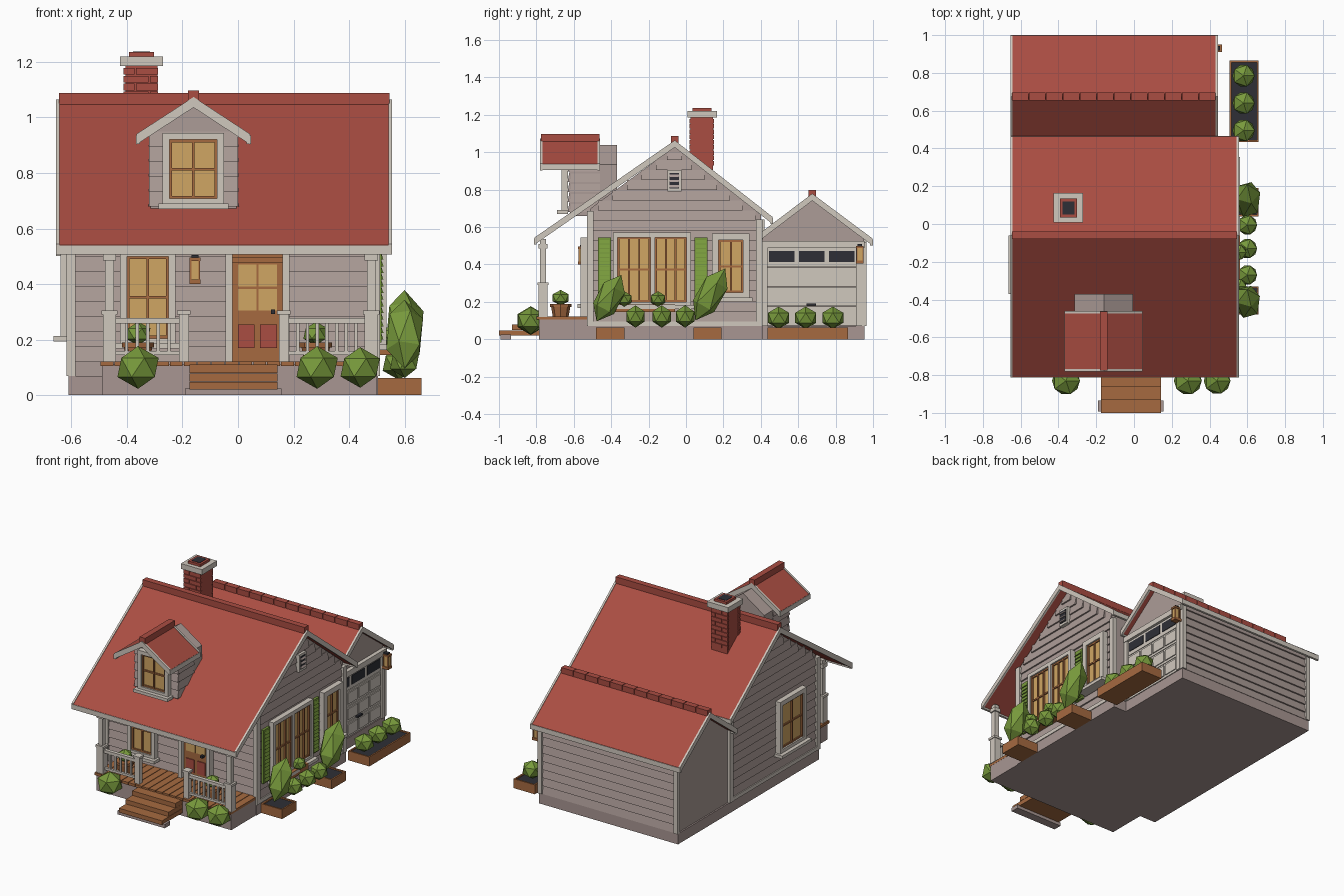
import bpy, bmesh, math
from mathutils import Matrix

if "Cube" in bpy.data.objects:
    bpy.data.objects.remove(bpy.data.objects["Cube"])

def lin(c):
    return c / 12.92 if c <= 0.04045 else ((c + 0.055) / 1.055) ** 2.4

def material(name, r, g, b):
    m = bpy.data.materials.new(name)
    m.diffuse_color = (lin(r / 255), lin(g / 255), lin(b / 255), 1)
    m.use_nodes = True
    m.node_tree.nodes["Principled BSDF"].inputs["Base Color"].default_value = m.diffuse_color
    return m

WALL = material("mauve_siding", 172, 156, 151)
BASE = material("foundation_grey", 168, 150, 146)
TRIM = material("cream_trim", 208, 200, 190)
ROOF = material("roof_red", 170, 77, 66)
WOOD = material("wood", 166, 106, 64)
GLASS = material("warm_glass", 208, 166, 99)
GREEN = material("leaf_green", 120, 154, 60)
DARK = material("dark_metal", 46, 47, 54)

def finish(name, mat, bm):
    bmesh.ops.recalc_face_normals(bm, faces=bm.faces)
    me = bpy.data.meshes.new(name)
    bm.to_mesh(me)
    bm.free()
    me.materials.append(mat)
    bpy.context.collection.objects.link(bpy.data.objects.new(name, me))

def make(name, mat, solids):
    """Each solid is a pair of matching rings, capped and bridged."""
    bm = bmesh.new()
    for lo, hi in solids:
        a, b = [bm.verts.new(p) for p in lo], [bm.verts.new(p) for p in hi]
        bm.faces.new(a[::-1])
        bm.faces.new(b)
        for i in range(len(a)):
            j = (i + 1) % len(a)
            bm.faces.new((a[i], a[j], b[j], b[i]))
    finish(name, mat, bm)

def box(x0, x1, y0, y1, z0, z1):
    ring = ((x0, y0), (x1, y0), (x1, y1), (x0, y1))
    return [(x, y, z0) for x, y in ring], [(x, y, z1) for x, y in ring]

def prism(axis, pts, a, b):
    f = (lambda p, t: (t, p[0], p[1])) if axis == 'x' else (lambda p, t: (p[0], t, p[1]))
    return [f(p, a) for p in pts], [f(p, b) for p in pts]

def plate(face, pl, u0, u1, z0, z1, d0, d1, dtop=None):
    """Box on a wall plane; d is the distance outwards, dtop makes a wedge."""
    def P(u, d, z):
        return {'front': (u, pl - d, z), 'back': (u, pl + d, z),
                'right': (pl + d, u, z), 'left': (pl - d, u, z)}[face]
    dt = d1 if dtop is None else dtop
    return ([P(u0, d0, z0), P(u1, d0, z0), P(u1, d1, z0), P(u0, d1, z0)],
            [P(u0, d0, z1), P(u1, d0, z1), P(u1, dt, z1), P(u0, dt, z1)])

def siding(name, face, pl, z0, z1, span, pitch=0.054):
    rows, z = [], z0
    while z < z1 - 0.01:
        t = min(z + pitch, z1)
        u0, u1 = span(t)
        if u1 - u0 > 0.05:
            rows.append(plate(face, pl, u0, u1, z, t, -0.005, 0.013, 0.003))
        z = t
    make(name, WALL, rows)

def window(name, face, pl, u0, u1, z0, z1, cols=2, rows=2, w=0.025, sill=True):
    q = lambda *a: plate(face, pl, *a)
    fr = [q(u0 - w, u0, z0 - w, z1 + w, 0, 0.035), q(u1, u1 + w, z0 - w, z1 + w, 0, 0.035),
          q(u0, u1, z1, z1 + w, 0, 0.035), q(u0, u1, z0 - w, z0, 0, 0.035)]
    if sill:
        fr.append(q(u0 - w - 0.015, u1 + w + 0.015, z0 - w - 0.012, z0 - w + 0.008, 0, 0.06))
    make(name + "_frame", TRIM, fr)
    make(name + "_glass", GLASS, [q(u0, u1, z0, z1, 0, 0.016)])
    s, bars = 0.005, []
    for i in range(cols + 1):
        u = u0 + s + (u1 - u0 - 2 * s) * i / cols
        bars.append(q(u - s, u + s, z0, z1, 0.01, 0.026))
    for i in range(rows + 1):
        z = z0 + s + (z1 - z0 - 2 * s) * i / rows
        bars.append(q(u0, u1, z - s, z + s, 0.01, 0.024))
    make(name + "_bars", WOOD, bars)

def gable_roof(name, axis, eL, top, eR, a, b, t=0.03, trim=0.013):
    chev = lambda up, th: [(p[0], p[1] + up) for p in (eL, top, eR)] + [(p[0], p[1] + up - th) for p in (eR, top, eL)]
    make(name, ROOF, [prism(axis, chev(0, t), a + trim, b - trim)])
    parts = [prism(axis, chev(0.004, t + 0.008), a, a + trim), prism(axis, chev(0.004, t + 0.008), b - trim, b)]
    for e, s in ((eL, -1), (eR, 1)):  # eave fascias
        lo, hi = sorted((e[0] - s * 0.012, e[0] + s * 0.003))
        parts.append(prism(axis, [(lo, e[1] - t - 0.003), (hi, e[1] - t - 0.003), (hi, e[1] - 0.001), (lo, e[1] - 0.001)], a, b))
    make(name + "_trim", TRIM, parts)

def bushes(name, items):
    bm = bmesh.new()
    for x, y, z, r, h, tilt in items:
        m = Matrix.Translation((x, y, z)) @ Matrix.Rotation(math.radians(tilt), 4, 'X') @ Matrix.Diagonal((r, r, h, 1))
        bmesh.ops.create_icosphere(bm, subdivisions=1, radius=1, matrix=m)
    finish(name, GREEN, bm)

def lamp(name, face, pl, u, z):
    q = lambda *a: plate(face, pl, *a)
    make(name + "_case", WOOD, [q(u - .02, u + .02, z - .005, z + .012, 0, .055), q(u - .02, u + .02, z + .078, z + .09, 0, .055),
         q(u - .012, u + .012, z, z + .085, 0, .014)] +
         [q(a - .003, a + .003, z, z + .08, d, d + .006) for a in (u - .016, u + .016) for d in (.016, .047)])
    make(name + "_light", GLASS, [q(u - .014, u + .014, z + .01, z + .08, .018, .048)])
    make(name + "_cap", DARK, [q(u - .012, u + .012, z + .09, z + .1, .01, .045)])

# foundation, house and garage cores
make("foundation", BASE, [box(-.61, .505, -.525, .41, 0, .07), box(-.61, .41, .4, .955, 0, .07)])
make("house_walls", WALL, [prism('x', [(-.51, .06), (-.51, .7), (-.06, 1.03), (.4, .665), (.4, .06)], -.595, .49)])
make("garage_walls", WALL, [prism('x', [(.39, .06), (.39, .54), (.675, .75), (.945, .545), (.945, .06)], -.6, .4)])
gable = lambda z: (max(-.51, (z - 1.03) / .7 - .06), min(.39, (1.03 - z) / .79 - .06))
siding("right_siding", 'right', .49, .095, 1.0, gable)
siding("left_siding", 'left', -.595, .095, 1.0, gable)
siding("front_siding", 'front', -.51, .12, .69, lambda z: (-.595, .49))
siding("garage_back_siding", 'back', .945, .07, .545, lambda z: (-.6, .4))
make("corner_trim", TRIM, [box(.48, .512, -.53, -.495, .07, .685), box(-.617, -.585, -.53, -.495, .07, .685),
     box(.48, .512, .375, .41, .07, .64), box(-.617, -.585, .385, .42, .07, .64),
     box(.385, .415, .935, .965, .07, .52), box(-.612, -.585, .935, .965, .07, .54),
     box(.485, .51, -.5, .4, .07, .095), box(-.615, -.59, -.5, .4, .07, .095)])

# roofs and ridge caps
gable_roof("main_roof", 'x', (-.81, .54), (-.06, 1.06), (.463, .65), -.655, .555)
make("main_ridge_cap", ROOF, [box(-.645, .545, -.08, -.04, 1.045, 1.088)])
gable_roof("garage_roof", 'x', (.40, .567), (.675, .775), (.997, .535), -.655, .445)
make("garage_ridge_cap", ROOF, [box(-.645 + i * .09, -.645 + i * .09 + .086, .655, .695, .76, .797) for i in range(12)])

# chimney
make("chimney", ROOF, [box(-.405, -.29, .025, .145, .85, 1.19), box(-.392, -.302, .035, .135, 1.21, 1.236)])
bricks = []
for r in range(9):
    cut = -.37 + .05 * (r % 2)
    for u0, u1 in ((-.412, cut - .003), (cut + .003, -.288)):
        for f, pl in (('front', .025), ('back', .145)):
            bricks.append(plate(f, pl, u0, u1, .93 + r * .028, .954 + r * .028, -.01, .006))
make("chimney_bricks", ROOF, bricks)
make("chimney_cap", TRIM, [box(-.425, -.27, .008, .165, 1.185, 1.22)])
make("chimney_flue", DARK, [box(-.378, -.316, .05, .12, 1.22, 1.238)])

# dormer
make("dormer_walls", WALL, [prism('y', [(-.315, .66), (-.315, .935), (-.16, 1.04), (-.005, .935), (-.005, .66)], -.62, -.37)])
siding("dormer_front_siding", 'front', -.62, .68, .95, lambda z: (-.32, 0))
siding("dormer_right_siding", 'right', -.01, .68, .93, lambda z: (-.62, -.46))
siding("dormer_left_siding", 'left', -.31, .68, .93, lambda z: (-.62, -.46))
gable_roof("dormer_roof", 'y', (-.365, .937), (-.16, 1.07), (.043, .937), -.78, -.46)
make("dormer_ridge_cap", ROOF, [box(-.18, -.14, -.775, -.462, 1.055, 1.098)])
window("dormer_window", 'front', -.63, -.247, -.075, .708, .92)

# porch floor, steps, posts and rails
make("porch_base", BASE, [box(-.49, .5, -.785, -.5, 0, .11), box(-.19, .157, -.992, -.935, 0, .025)])
make("porch_planks", WOOD, [box(-.495 + i * .05, -.449 + i * .05, -.798, -.515, .105, .122) for i in range(20)])
make("porch_steps", WOOD, [box(-.175, .142, -1 + i * .07, -.78, .02 + i * .03, .048 + i * .031) for i in range(3)])
posts, rails = [], []
for x in (-.463, .48):
    posts += [box(x - .016, x + .016, -.781, -.749, .12, .535), box(x - .024, x + .024, -.789, -.741, .12, .295),
              box(x - .029, x + .029, -.794, -.736, .29, .305), box(x - .024, x + .024, -.789, -.741, .485, .51)]
for x in (-.195, .165):
    posts += [box(x - .018, x + .018, -.783, -.747, .12, .295), box(x - .024, x + .024, -.789, -.741, .29, .305)]
for a, b in ((-.44, -.21), (.18, .46)):
    rails += [box(a, b, -.777, -.753, .258, .278), box(a, b, -.773, -.757, .145, .16)]
    n = round((b - a) / .036)
    for i in range(1, n):
        x = a + (b - a) * i / n
        rails.append(box(x - .006, x + .006, -.771, -.759, .155, .262))
make("porch_posts", TRIM, posts)
make("porch_rails", TRIM, rails)

# front door, windows, shutters, lamps
make("door_frame", TRIM, [plate('front', -.52, a, b, .12, .545, 0, .045) for a, b in ((-.045, -.02), (.16, .185))] +
     [plate('front', -.52, -.045, .185, .51, .545, 0, .045)])
make("door", WOOD, [plate('front', -.52, -.02, .16, .12, .51, 0, .02), plate('front', -.52, -.02, .16, .478, .496, .02, .03)])
make("door_glass", GLASS, [plate('front', -.54, a, a + .066, b, b + .078, 0, .005) for a in (0, .074) for b in (.305, .392)])
make("door_panels", ROOF, [plate('front', -.54, a, a + .06, .17, .255, 0, .006) for a in (0, .08)])
make("door_handle", DARK, [plate('front', -.54, .118, .134, .293, .309, 0, .025)])
window("front_window", 'front', -.52, -.4, -.25, .205, .5, 2, 2)
window("right_window_a", 'right', .5, -.365, -.19, .2, .545, 3, 2)
window("right_window_b", 'right', .5, -.165, .002, .2, .545, 3, 2)
window("right_small_window", 'right', .5, .175, .305, .25, .53, 2, 2, .035)
window("left_window", 'left', -.605, -.325, -.105, .235, .525, 2, 2, .03)
make("shutters", GREEN, [plate('right', .5, a, a + .068, .19, .545, 0, .016) for a in (-.47, .046)] +
     [plate('right', .516, a + .008, a + .06, .2 + i * .024, .22 + i * .024, -.002, .008, .001) for a in (-.47, .046) for i in range(14)])
make("gable_vent_frame", TRIM, [plate('right', .495, -.1, -.025, .79, .905, 0, .025)])
make("gable_vent", DARK, [plate('right', .52, -.088, -.037, .805, .89, 0, .003)])
make("gable_vent_slats", WALL, [plate('right', .52, -.088, -.037, z, z + .012, 0, .01, .003) for z in (.812, .84, .868)])
lamp("porch_lamp", 'front', -.523, -.155, .405)
lamp("garage_lamp", 'right', .41, .93, .41)

# garage door
G = lambda *a: plate('right', .4, *a)
make("garage_door_frame", TRIM, [G(.405, .435, .07, .5, 0, .022), G(.91, .94, .07, .5, 0, .022), G(.405, .955, .488, .525, 0, .026)])
make("garage_door", TRIM, [G(.435, .91, .075 + i * .104, .175 + i * .104, 0, .01) for i in range(4)] +
     [G(.445 + c * .116, .55 + c * .116, .09 + i * .104, .162 + i * .104, .01, .016) for c in range(4) for i in range(3)])
make("garage_door_windows", DARK, [G(a, a + .135, .412, .472, .01, .014) for a in (.445, .605, .765)] + [G(.645, .695, .18, .192, .01, .03)])

# planters, window box, pots and greenery
for i, (a, b) in enumerate(((-.48, -.33), (.04, .19), (.435, .865))):
    make("planter_%d" % i, WOOD, [box(.505, .515, a, b, 0, .062), box(.65, .66, a, b, 0, .062), box(.515, .65, a, a + .01, 0, .062),
         box(.515, .65, b - .01, b, 0, .062), box(.51, .655, a + .005, b - .005, 0, .03)])
    make("planter_soil_%d" % i, DARK, [box(.514, .651, a + .009, b - .009, .025, .054)])
make("window_box", WOOD, [box(.5, .56, -.38, -.06, .145, .185)])
ring = lambda x, y, z, r: [(x + r * math.cos(k * math.pi / 4), y + r * math.sin(k * math.pi / 4), z) for k in range(8)]
make("porch_pots", WOOD, [s for x in (-.36, .28) for s in ((ring(x, -.67, .12, .042), ring(x, -.67, .178, .052)),
     (ring(x, -.67, .172, .058), ring(x, -.67, .19, .058)))])
bushes("pot_plants", [(x, -.67, .222, .05, .042, 0) for x in (-.36, .28)])
bushes("window_box_plants", [(.555, y, .215, .045, .042, 0) for y in (-.33, -.15)])
bushes("front_bushes", [(-.36, -.83, .1, .083, .077, 0), (.285, -.83, .1, .083, .077, 0), (.44, -.83, .1, .079, .073, 0)])
bushes("side_bushes", [(.6, y, .122, .058, .06, 0) for y in (-.27, -.13, -.005)])
bushes("planter_bushes", [(.58, y, .115, .066, .06, 0) for y in (.495, .64, .785)])
bushes("tall_shrubs", [(.6, -.412, .22, .074, .14, -28), (.6, .13, .24, .076, .16, -30)])
